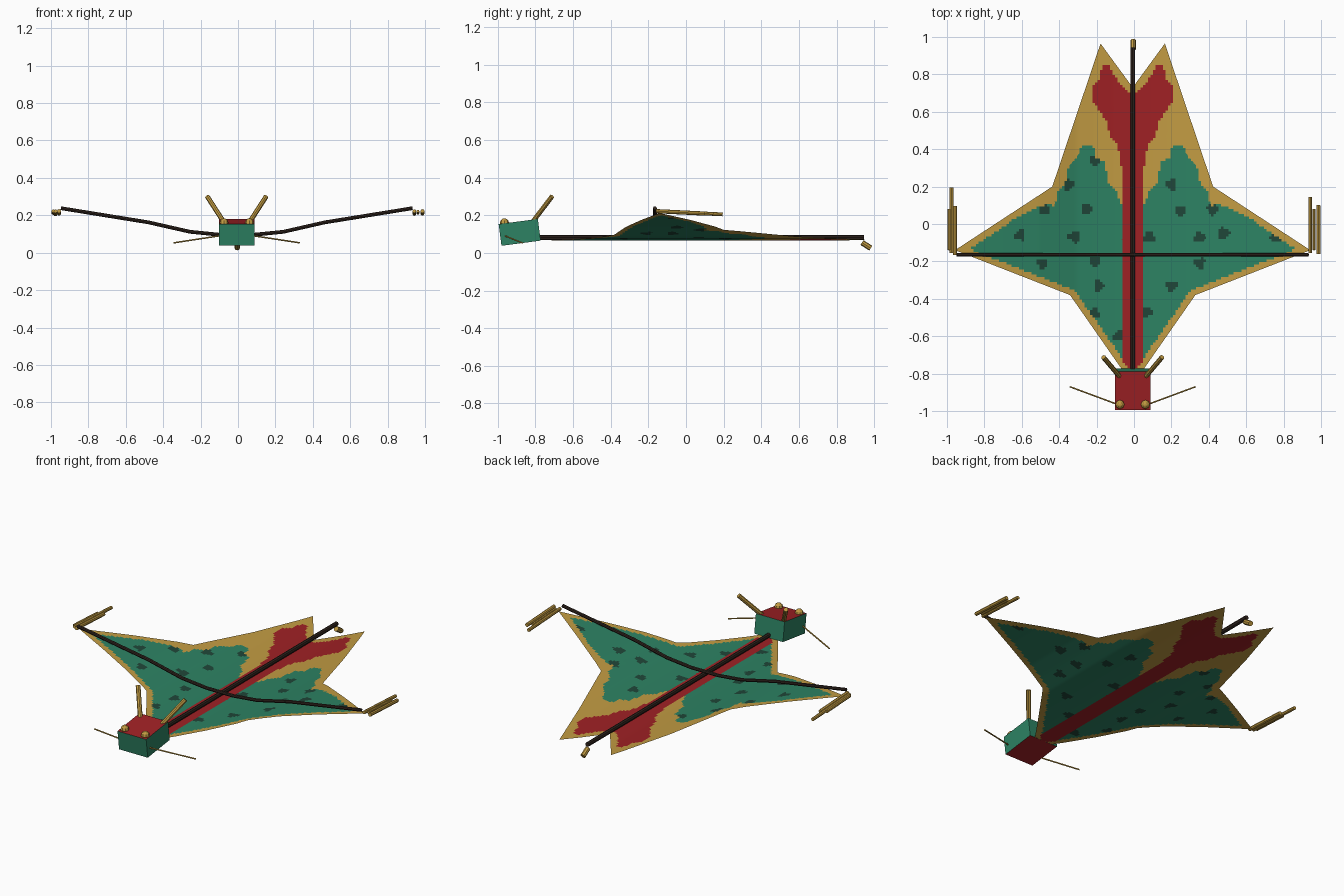
import bpy, bmesh, math
from mathutils import Vector, Matrix
from mathutils.geometry import intersect_point_line

if "Cube" in bpy.data.objects:
    bpy.data.objects.remove(bpy.data.objects["Cube"])

CX = -0.007  # symmetry line


def material(name, rgb):
    m = bpy.data.materials.new(name)
    m.diffuse_color = (*rgb, 1)
    m.use_nodes = True
    m.node_tree.nodes["Principled BSDF"].inputs["Base Color"].default_value = m.diffuse_color
    return m


GOLD = material("gold", (0.54, 0.33, 0.055))
GREEN = material("green", (0.026, 0.225, 0.125))
RED = material("red", (0.35, 0.015, 0.018))
SPOT = material("dark_green", (0.014, 0.061, 0.040))
WOOD = material("dark_wood", (0.030, 0.018, 0.013))


def finish(name, bm, mats):
    me = bpy.data.meshes.new(name)
    bm.to_mesh(me)
    bm.free()
    for m in mats:
        me.materials.append(m)
    ob = bpy.data.objects.new(name, me)
    bpy.context.collection.objects.link(ob)
    return ob


def rod(name, pts, r, mat):
    """Eight-sided capped rod along a path."""
    cu = bpy.data.curves.new(name, 'CURVE')
    cu.dimensions = '3D'
    cu.bevel_depth = r
    cu.bevel_resolution = 2
    cu.use_fill_caps = True
    sp = cu.splines.new('POLY')
    sp.points.add(len(pts) - 1)
    for p, c in zip(sp.points, pts):
        p.co = (c[0], c[1], c[2], 1)
    sp.use_smooth = False
    cu.materials.append(mat)
    ob = bpy.data.objects.new(name, cu)
    bpy.context.collection.objects.link(ob)
    bpy.ops.object.select_all(action='DESELECT')
    ob.select_set(True)
    bpy.context.view_layer.objects.active = ob
    bpy.ops.object.convert(target='MESH')


def inside(poly, x, y):
    hit = False
    for (x1, y1), (x2, y2) in zip(poly, poly[1:] + poly[:1]):
        if (y1 > y) != (y2 > y) and x < x1 + (y - y1) * (x2 - x1) / (y2 - y1):
            hit = not hit
    return hit


def lerp(table, u):
    for (a, za), (b, zb) in zip(table, table[1:]):
        if u <= b:
            return za + (zb - za) * (u - a) / (b - a)
    return table[-1][1]


# Sail: outline cut into a fine grid, curved upward to the wing tips
HALF = [(0, -0.86), (0.335, -0.38), (0.95, -0.14), (0.43, 0.20), (0.172, 0.965), (0, 0.73)]
OUTLINE = HALF + [(-x, y) for x, y in HALF[-2:0:-1]]
LIFT = [(0, 0.065), (0.1, 0.067), (0.2, 0.074), (0.3, 0.087), (0.4, 0.115),
        (0.5, 0.14), (0.7, 0.175), (0.96, 0.213)]
RED_AREA = [(-0.01, -0.9), (0.06, -0.9), (0.06, 0.3), (0.08, 0.42), (0.12, 0.47), (0.14, 0.55),
            (0.21, 0.65), (0.215, 0.73), (0.175, 0.78), (0.165, 0.86), (0.13, 0.85),
            (0.07, 0.75), (0.02, 0.70), (-0.01, 0.69)]
GREEN_AREA = [(0, 0.1), (0.06, 0.1), (0.09, 0.18), (0.13, 0.22), (0.15, 0.33), (0.20, 0.36),
              (0.21, 0.41), (0.27, 0.42), (0.30, 0.35), (0.34, 0.31), (0.36, 0.22), (0.40, 0.17),
              (0.42, 0.10), (0.47, 0.105), (0.62, 0.035), (0.87, -0.135), (0.31, -0.355), (0, -0.80)]
SPOTS = [(-0.21, 0.34), (-0.35, 0.21), (-0.25, 0.08), (-0.48, 0.08), (-0.61, -0.06),
         (-0.32, -0.07), (-0.49, -0.21), (-0.21, -0.20), (-0.19, -0.33), (-0.21, -0.48),
         (-0.08, -0.60), (0.20, 0.21), (0.25, 0.07), (0.42, 0.08), (0.48, -0.05),
         (0.35, -0.07), (0.08, -0.07), (0.76, -0.07), (0.35, -0.21), (0.20, -0.33), (0.07, -0.47)]


def paint(x, y):
    p = Vector((x, y))
    for a, b in zip(OUTLINE, OUTLINE[1:] + OUTLINE[:1]):
        a, b = Vector(a), Vector(b)
        q, t = intersect_point_line(p, a, b)
        t = min(1, max(0, t))
        if (p - a.lerp(b, t)).length < 0.032:
            return 0
    if inside(RED_AREA, abs(x), y):
        return 2
    if inside(GREEN_AREA, abs(x), y):
        for i, (sx, sy) in enumerate(SPOTS):
            dx, dy = x + CX - sx, y - sy
            r = 0.029 + 0.005 * math.sin(3 * math.atan2(dy, dx) + i)
            if math.hypot(dx, dy) < r:
                return 3
        return 1
    return 0


bm = bmesh.new()
bm.faces.new([bm.verts.new((x, y, 0)) for x, y in OUTLINE])
bmesh.ops.triangulate(bm, faces=bm.faces[:])
STEP = 0.0135
for axis, lo, hi in ((0, -0.95, 0.95), (1, -0.86, 0.965)):
    no = Vector((0, 0, 0))
    no[axis] = 1
    for k in range(math.ceil(lo / STEP), math.floor(hi / STEP) + 1):
        bmesh.ops.bisect_plane(bm, geom=bm.verts[:] + bm.edges[:] + bm.faces[:],
                               dist=1e-5, plane_co=no * (k * STEP), plane_no=no)
for f in bm.faces:
    c = f.calc_center_median()
    f.material_index = paint(c.x, c.y)
    f.smooth = True
    if f.normal.z < 0:
        f.normal_flip()
for v in bm.verts:
    v.co.z = lerp(LIFT, abs(v.co.x))
    v.co.x += CX
finish("sail", bm, [GOLD, GREEN, RED, SPOT])

# Frame: spine and bent cross spar
rod("spine", [(CX, -0.79, 0.081), (CX, 0.945, 0.081)], 0.013, WOOD)
arm = [(0.09, 0.096), (0.25, 0.112), (0.47, 0.162), (0.94, 0.238)]
path = [(CX - u, -0.165, z) for u, z in reversed(arm)] + [(CX + u, -0.165, z) for u, z in arm]
rod("cross_spar", path, 0.010, WOOD)

# Head: slightly tilted box, red above and below
bm = bmesh.new()
bmesh.ops.create_cube(bm, size=1, matrix=Matrix.Diagonal((0.19, 0.21, 0.116, 1)))
for f in bm.faces:
    f.material_index = 1 if abs(f.normal.z) > 0.5 else 0
head = finish("head", bm, [GREEN, RED])
head.location = (CX, -0.884, 0.109)
head.rotation_euler.x = math.radians(7.5)

# Horns, whiskers and eyes on both sides
for side, s in (("left", -1), ("right", 1)):
    rod(side + "_horn", [(CX + s * 0.07, -0.815, 0.165), (CX + s * 0.157, -0.712, 0.30)], 0.013, GOLD)
    rod(side + "_whisker", [(CX + s * 0.08, -0.965, 0.092), (CX + s * 0.336, -0.87, 0.053)], 0.004, GOLD)
    bm = bmesh.new()
    bmesh.ops.create_uvsphere(bm, u_segments=8, v_segments=6, radius=0.024)
    eye = finish(side + "_eye", bm, [GOLD])
    eye.location = (CX + s * 0.068, -0.965, 0.160)

# Wing-tip streamers: x, front y, back y, radius
for i, (x, y0, y1, r) in enumerate([
        (-0.976, -0.155, 0.195, 0.010), (-0.988, -0.14, 0.08, 0.009), (-0.957, -0.165, 0.095, 0.011),
        (0.943, -0.155, 0.145, 0.010), (0.962, -0.14, 0.08, 0.008), (0.986, -0.16, 0.10, 0.011)]):
    rod(f"wing_streamer_{i + 1}", [(x, y0, 0.222), (x, y1, 0.222 - 0.05 * (y1 - y0))], r, GOLD)

# Tail stub
rod("tail_stub", [(CX + 0.003, 0.935, 0.055), (CX + 0.003, 0.982, 0.025)], 0.015, GOLD)
